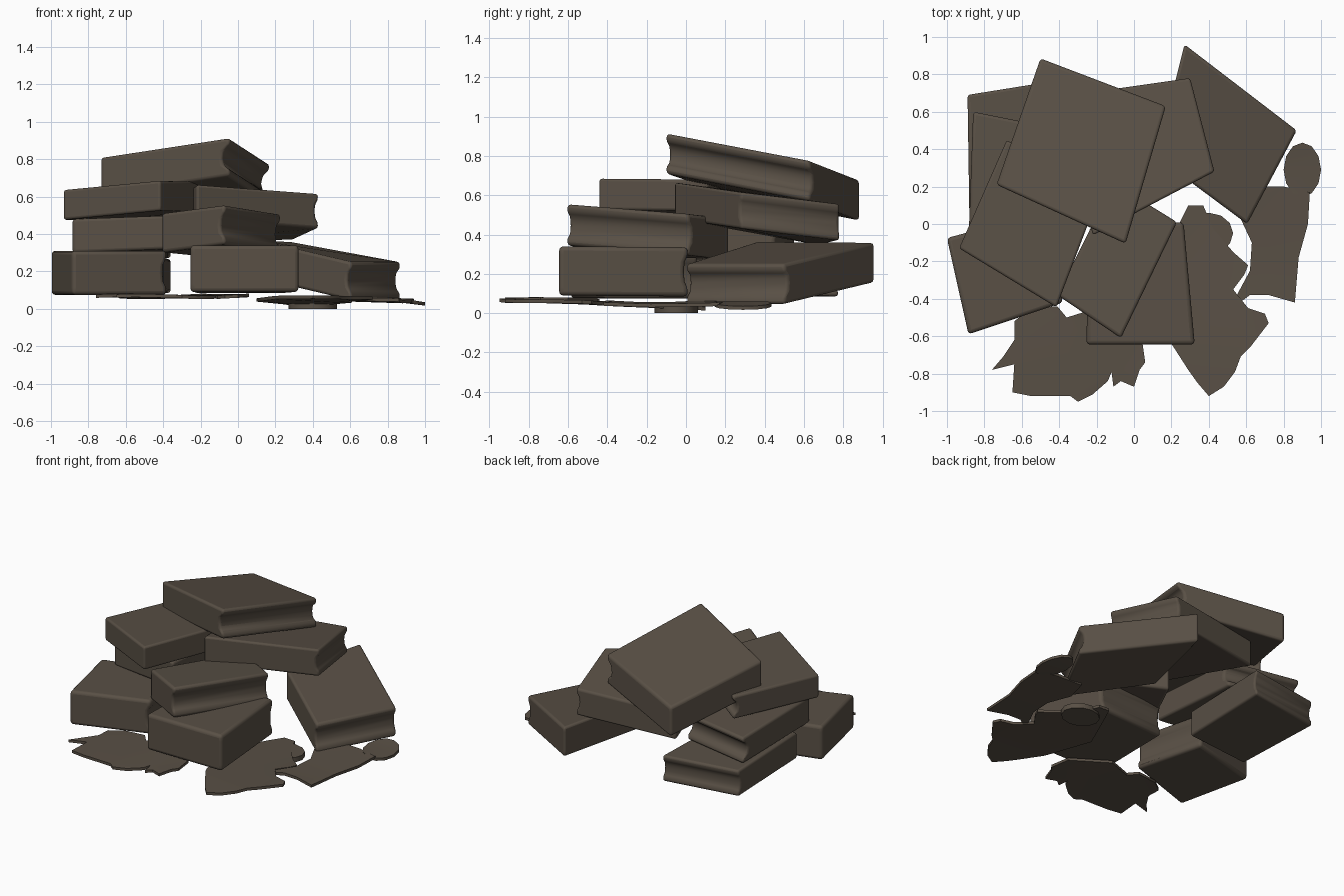
import bpy, bmesh, math
from mathutils import Vector

if "Cube" in bpy.data.objects:
    bpy.data.objects.remove(bpy.data.objects["Cube"])

mat = bpy.data.materials.new("dark brown")
mat.diffuse_color = (0.1, 0.08, 0.06, 1)
mat.use_nodes = True
mat.node_tree.nodes["Principled BSDF"].inputs["Base Color"].default_value = mat.diffuse_color


def finish(name, bm, bevel):
    bmesh.ops.recalc_face_normals(bm, faces=bm.faces)
    me = bpy.data.meshes.new(name)
    bm.to_mesh(me)
    bm.free()
    me.materials.append(mat)
    ob = bpy.data.objects.new(name, me)
    bpy.context.collection.objects.link(ob)
    if bevel:
        m = ob.modifiers.new("soft_edges", "BEVEL")
        m.width = bevel
        m.segments = 3
        m.limit_method = "ANGLE"
        m.angle_limit = math.radians(25)
    for o in bpy.context.selected_objects:
        o.select_set(False)
    ob.select_set(True)
    bpy.context.view_layer.objects.active = ob
    bpy.ops.object.shade_smooth_by_angle(angle=math.radians(45))


def book(name, top, thick, pages, depth=0.03, bevel=0.024):
    """Quad book from four counter-clockwise top corners; 'pages' lists the
    edges (corner i to i+1) where the page block sits inside the covers."""
    p = [Vector(c) for c in top]
    bm = bmesh.new()
    rings = []
    for t, k in ((0, 0), (0.17, 0), (0.3, 0.8), (0.5, 1), (0.7, 0.8), (0.83, 0), (1, 0)):
        ring = []
        for i in range(4):
            prv, nxt = p[i - 1], p[(i + 1) % 4]
            q = p[i].copy()
            if i in pages:
                q += (prv - p[i]).normalized() * depth * k
            if (i - 1) % 4 in pages:
                q += (nxt - p[i]).normalized() * depth * k
            q.z -= thick * (1 - t)
            ring.append(bm.verts.new(q))
        rings.append(ring)
    bm.faces.new(rings[0][::-1])
    bm.faces.new(rings[-1])
    for a, b in zip(rings, rings[1:]):
        for i in range(4):
            j = (i + 1) % 4
            bm.faces.new((a[i], a[j], b[j], b[i]))
    finish(name, bm, bevel)


def sheet(name, outline, height, thick=0.018):
    """Thin torn page; height(x, y) gives its upper surface."""
    bm = bmesh.new()
    vs = [bm.verts.new((x, y, 0)) for x, y in outline]
    f = bm.faces.new(vs)
    r = bmesh.ops.extrude_face_region(bm, geom=[f])
    up = {v for v in r["geom"] if isinstance(v, bmesh.types.BMVert)}
    for v in bm.verts:
        v.co.z = max(0, height(v.co.x, v.co.y) - (0 if v in up else thick))
    bmesh.ops.triangulate(bm, faces=bm.faces)
    finish(name, bm, 0)


# Bottom layer of books
book("left_front_book", [(-1, -.075, .31), (-.885, -.59, .31), (-.38, -.42, .31), (-.5, .06, .31)], .235, [2], .02)
book("middle_front_book", [(-.255, -.645, .34), (.325, -.645, .34), (.265, .01, .335), (-.24, -.02, .335)], .25, [2], .02)
book("left_back_book", [(-.88, .03, .28), (-.4, .08, .28), (-.36, .775, .265), (-.89, .69, .265)], .18, [2], .02)
book("right_back_book", [(.12, .36, .365), (.605, 0, .25), (.87, .5, .25), (.27, .96, .36)], .205, [1])

# Second layer
book("left_middle_book", [(-.885, -.1, .48), (-.36, -.2, .50), (-.36, .5, .45), (-.86, .6, .45)], .18, [2], .05)
book("centre_middle_book", [(-.41, -.38, .51), (-.07, -.61, .555), (.23, .01, .505), (-.11, .22, .48)], .21, [1])

# Third layer
book("left_upper_book", [(-.935, -.13, .635), (-.415, -.445, .685), (-.2, .12, .68), (-.68, .45, .635)], .16, [2])
book("right_upper_book", [(-.22, -.06, .665), (.43, .28, .615), (.3, .78, .555), (-.4, .68, .53)], .185, [1], .02)

# Top book
book("top_book", [(-.735, .21, .81), (-.045, -.105, .915), (.17, .63, .775), (-.5, .885, .675)], .205, [1], .045)

# Torn pages on the floor
sheet("left_torn_page",
      [(-.65, -.9), (-.55, -.92), (-.34, -.92), (-.3, -.95), (-.22, -.91), (-.14, -.84), (-.12, -.79),
       (-.11, -.87), (-.07, -.84), (0, -.87), (.03, -.78), (.06, -.74), (.04, -.6), (-.2, -.45),
       (-.36, -.5), (-.41, -.44), (-.55, -.45), (-.64, -.52), (-.64, -.62), (-.7, -.71), (-.76, -.78), (-.64, -.75)],
      lambda x, y: .075 + .006 * math.sin(9 * x + 7 * y))
sheet("front_torn_page",
      [(.4, -.92), (.48, -.87), (.54, -.79), (.57, -.71), (.62, -.66), (.72, -.53), (.7, -.48), (.61, -.45),
       (.53, -.35), (.59, -.27), (.61, -.22), (.53, -.15), (.42, -.02), (.37, .1), (.29, .1), (.24, 0),
       (.1, -.3), (.2, -.64), (.29, -.78), (.34, -.85)],
      lambda x, y: .04 - .04 * y + .005 * math.sin(11 * x))
sheet("right_torn_page",
      [(.86, -.42), (.72, -.38), (.62, -.38), (.58, -.41), (.55, -.38), (.62, -.25), (.63, -.1), (.56, .05),
       (.6, .2), (.8, .2), (.94, .17), (.93, 0), (.88, -.18), (.87, -.3)],
      lambda x, y: .06 - .03 * (x - .6) + .004 * math.sin(10 * y))
sheet("right_scrap",
      [(.9 + .1 * math.cos(a * math.pi / 6), .29 + .145 * math.sin(a * math.pi / 6)) for a in range(12)],
      lambda x, y: .06 - .05 * max(0, x - .85) / .3)
# Sagging scrap under the front page, touching the floor
sheet("low_scrap",
      [(.4 + .13 * math.cos(a * math.pi / 6), -.05 + .11 * math.sin(a * math.pi / 6)) for a in range(12)],
      lambda x, y: .034, .034)
